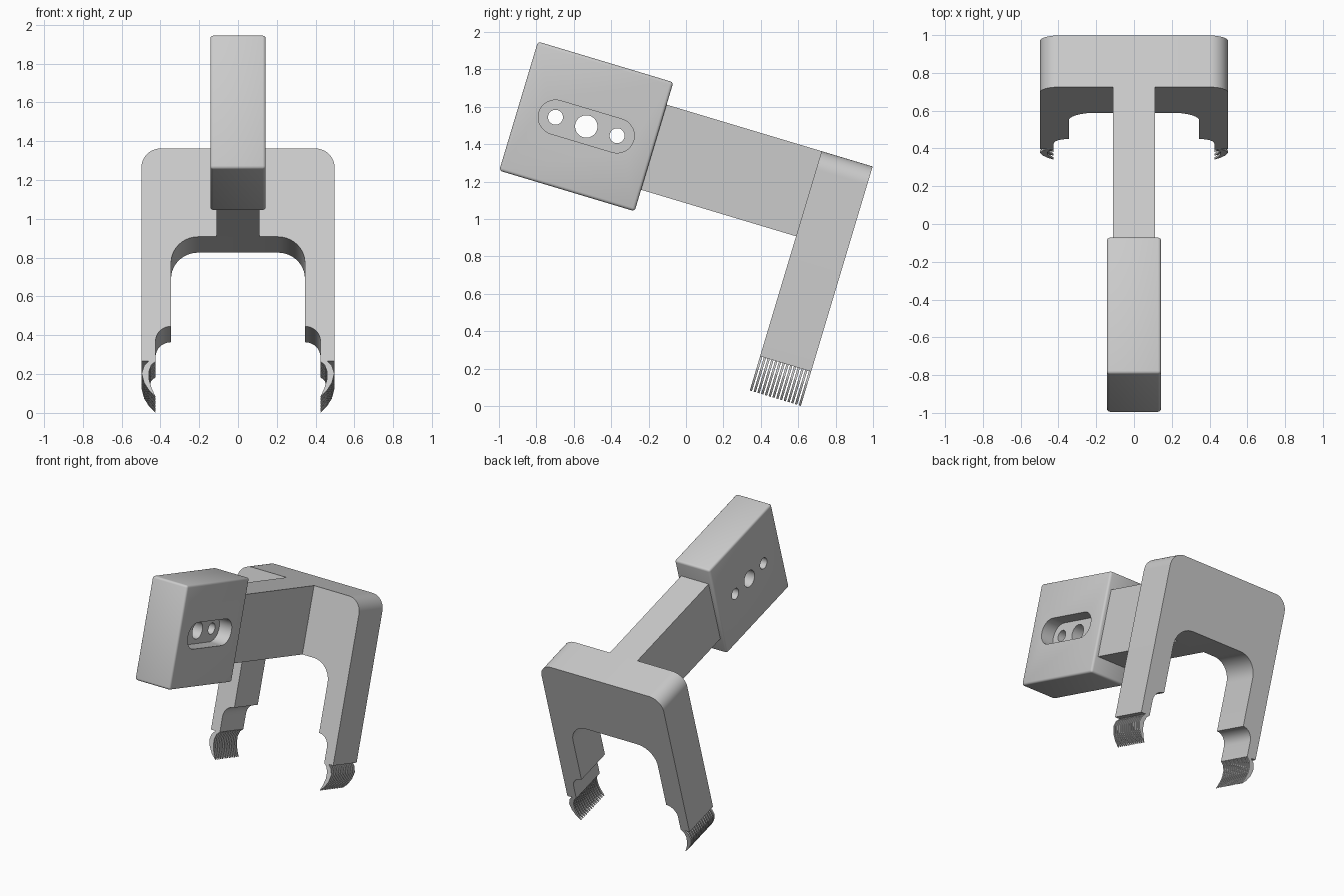
import bpy
import bmesh
from math import sin, cos, pi, radians
from mathutils import Matrix

if "Cube" in bpy.data.objects:
    bpy.data.objects.remove(bpy.data.objects["Cube"])

grey = bpy.data.materials.new("plain grey")
grey.use_nodes = True
COLOR = (0.6, 0.6, 0.6, 1)
grey.diffuse_color = COLOR
grey.node_tree.nodes["Principled BSDF"].inputs["Base Color"].default_value = COLOR

# Everything is built upright with the fork's top back edge at the origin, then tilted
TILT = Matrix.Translation((0, 0.998, 1.281)) @ Matrix.Rotation(radians(-16.7), 4, "X")
DEPTH = 0.285      # fork thickness
LEG_END = -1.145   # bottom of the legs
HALF = 0.4975      # half width of the fork


def arc(cx, cz, r, start, end, n=10):
    """Points on an arc, angles in degrees."""
    angles = [radians(start + (end - start) * i / n) for i in range(n + 1)]
    return [(cx + r * cos(a), cz + r * sin(a)) for a in angles]


def prism(name, outline, spans, axis="Y"):
    """Extrude an outline over one or more spans along the X or Y axis."""
    bm = bmesh.new()
    for lo, hi in spans:
        rings = []
        for d in (lo, hi):
            rings.append([bm.verts.new((p, d, q) if axis == "Y" else (d, p, q))
                          for p, q in outline])
        bm.faces.new(rings[0])
        bm.faces.new(rings[1][::-1])
        for i in range(len(outline)):
            j = (i + 1) % len(outline)
            bm.faces.new((rings[0][j], rings[0][i], rings[1][i], rings[1][j]))
    bmesh.ops.recalc_face_normals(bm, faces=bm.faces)
    mesh = bpy.data.meshes.new(name)
    bm.to_mesh(mesh)
    bm.free()
    mesh.materials.append(grey)
    obj = bpy.data.objects.new(name, mesh)
    bpy.context.collection.objects.link(obj)
    obj.matrix_world = TILT
    return obj


def select(obj):
    bpy.ops.object.select_all(action="DESELECT")
    obj.select_set(True)
    bpy.context.view_layer.objects.active = obj


def smooth(obj):
    select(obj)
    bpy.ops.object.shade_smooth_by_angle(angle=radians(30))


def rect(a, b, c, d):
    return [(a, c), (b, c), (b, d), (a, d)]


# Fork: rounded top, arched opening, stepped inner legs
right = arc(HALF - 0.1, -0.1, 0.1, 90, 0)
right += [(HALF, LEG_END), (0.425, LEG_END)]
right += arc(0.345, -1.037, 0.08, 0, 90, 8)
right += arc(0.205, -0.615, 0.14, 0, 90)
fork = prism("fork", right + [(-x, z) for x, z in reversed(right)], [(-DEPTH, 0)])
smooth(fork)

# Comb teeth: thin crescents curling inward under each leg
crescent = [(0.46, LEG_END), (0.484, -1.17), (0.4965, -1.21), (0.484, -1.26),
            (0.458, -1.303), (0.425, -1.336), (0.445, -1.29), (0.458, -1.245),
            (0.459, -1.2), (0.447, -1.165), (0.425, LEG_END)]
COUNT, WIDTH = 14, 0.012
pitch = (DEPTH - WIDTH) / (COUNT - 1)
spans = [(-DEPTH + i * pitch, -DEPTH + i * pitch + WIDTH) for i in range(COUNT)]
for side, sign in (("left", 1), ("right", -1)):
    teeth = prism(side + "_comb_teeth", [(sign * x, z) for x, z in crescent], spans)
    smooth(teeth)

# Arm joining the fork to the block
prism("arm", rect(-1.16, -DEPTH, -0.475, 0), [(-0.112, 0.112)], "X")

# Block with softened edges
block = prism("mounting_block", rect(-1.906, -1.15, -0.595, 0.125), [(-0.143, 0.143)], "X")
bevel = block.modifiers.new("soft edges", "BEVEL")
bevel.width = 0.016
bevel.segments = 3

# Slot recessed in the left side, with three holes through its floor
MID_Y, MID_Z, GAP = -1.528, -0.235, 0.172
slot = arc(MID_Y + GAP, MID_Z, 0.092, -90, 90, 16) + arc(MID_Y - GAP, MID_Z, 0.092, 90, 270, 16)
cutters = [prism("slot_cutter", slot, [(0.043, 0.3)], "X")]
for offset, radius in ((-GAP, 0.04), (0, 0.06), (GAP, 0.04)):
    circle = arc(MID_Y + offset, MID_Z, radius, 0, 360, 32)[:-1]
    cutters.append(prism("hole_cutter", circle, [(-0.3, 0.2)], "X"))
for cutter in cutters:
    cutter.hide_render = True
    cut = block.modifiers.new("cut", "BOOLEAN")
    cut.operation = "DIFFERENCE"
    cut.solver = "EXACT"
    cut.object = cutter

# Bake the cuts and drop the cutters
select(block)
for name in [m.name for m in block.modifiers]:
    bpy.ops.object.modifier_apply(modifier=name)
for cutter in cutters:
    bpy.data.objects.remove(cutter)
smooth(block)
